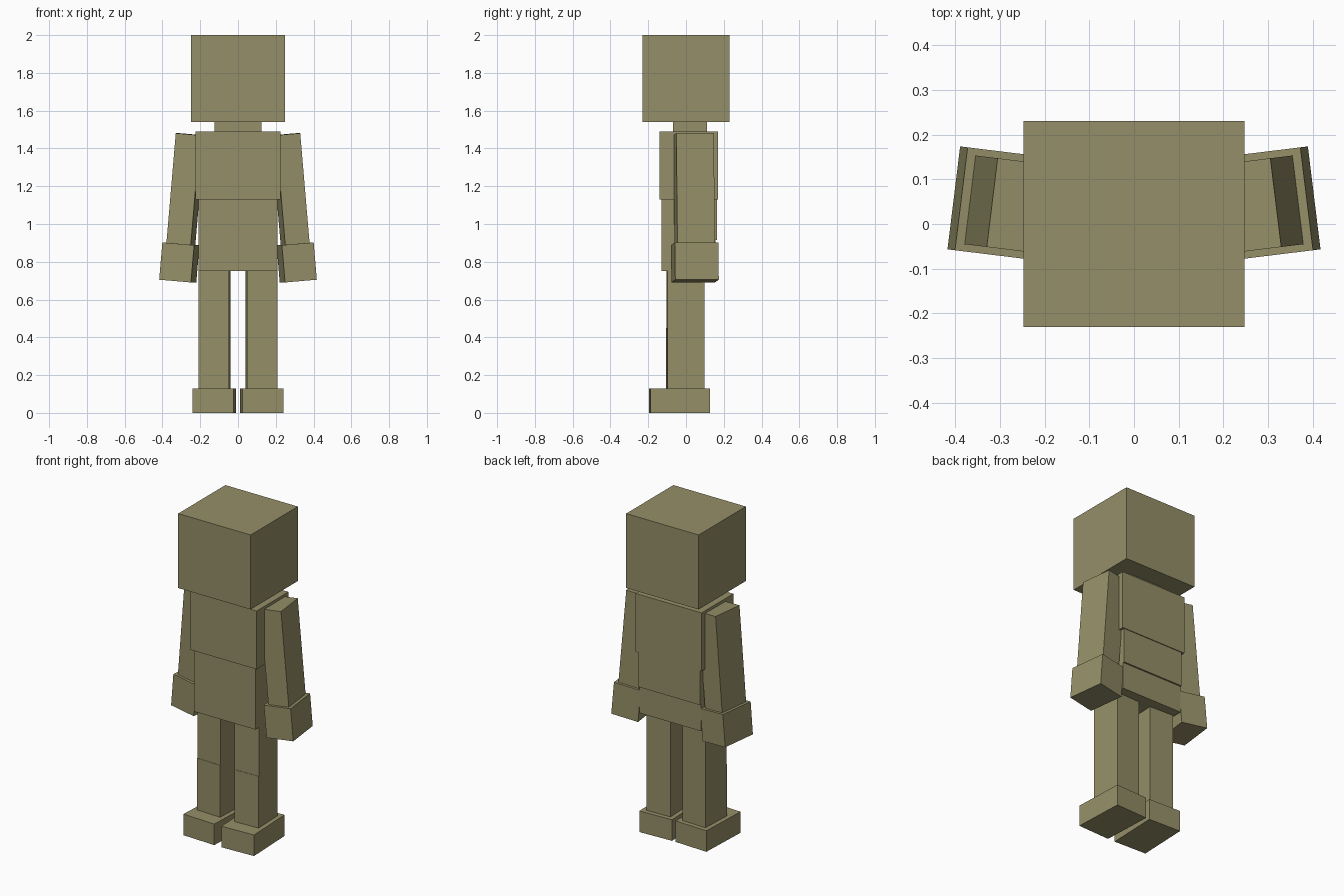
import bpy
import bmesh
from math import radians
from mathutils import Matrix, Vector

default = bpy.data.objects.get("Cube")
if default:
    bpy.data.objects.remove(default, do_unlink=True)

# Single flat colour
olive = bpy.data.materials.new("olive_khaki")
olive.use_nodes = True
colour = (0.30, 0.275, 0.138, 1)
olive.diffuse_color = colour
shader = olive.node_tree.nodes["Principled BSDF"]
shader.inputs["Base Color"].default_value = colour
shader.inputs["Roughness"].default_value = 0.9


def box(name, width, y_range, z_range, pose=None):
    """Box centred on its own x axis, placed by an optional pose matrix."""
    size = Vector((width, y_range[1] - y_range[0], z_range[1] - z_range[0]))
    centre = Vector((0, sum(y_range) / 2, sum(z_range) / 2))
    mesh = bpy.data.meshes.new(name)
    bm = bmesh.new()
    bmesh.ops.create_cube(bm, size=1, matrix=Matrix.Translation(centre) @ Matrix.Diagonal(size).to_4x4())
    bm.to_mesh(mesh)
    bm.free()
    mesh.materials.append(olive)
    obj = bpy.data.objects.new(name, mesh)
    bpy.context.collection.objects.link(obj)
    if pose:
        obj.matrix_world = pose
    return obj


# Head and trunk
box("head", 0.495, (-0.23, 0.23), (1.54, 2.0))
box("neck", 0.25, (-0.07, 0.11), (1.49, 1.54))
box("chest", 0.45, (-0.14, 0.17), (1.13, 1.49))
box("belly", 0.42, (-0.13, 0.165), (0.915, 1.13))
box("hips", 0.42, (-0.13, 0.155), (0.75, 0.915))

for side, label in ((1, "left"), (-1, "right")):
    # Arm hangs down from the shoulder, splayed and turned outward
    shoulder = (Matrix.Translation((side * 0.253, 0.04, 1.475))
                @ Matrix.Rotation(radians(7 * side), 4, 'Z')
                @ Matrix.Rotation(radians(-4.9 * side), 4, 'Y'))
    box(label + "_upper_arm", 0.13, (-0.1, 0.1), (-0.34, 0), shoulder)
    box(label + "_forearm", 0.13, (-0.1, 0.1), (-0.582, -0.34), shoulder)
    box(label + "_hand", 0.17, (-0.116, 0.116), (-0.78, -0.582), shoulder)

    # Leg with the toes turned slightly outward
    hip = (Matrix.Translation((side * 0.125, 0, 0))
           @ Matrix.Rotation(radians(2.3 * side), 4, 'Z'))
    box(label + "_thigh", 0.162, (-0.1, 0.096), (0.45, 0.75), hip)
    box(label + "_shin", 0.162, (-0.102, 0.096), (0.13, 0.45), hip)
    box(label + "_foot", 0.217, (-0.193, 0.124), (0, 0.13), hip)
